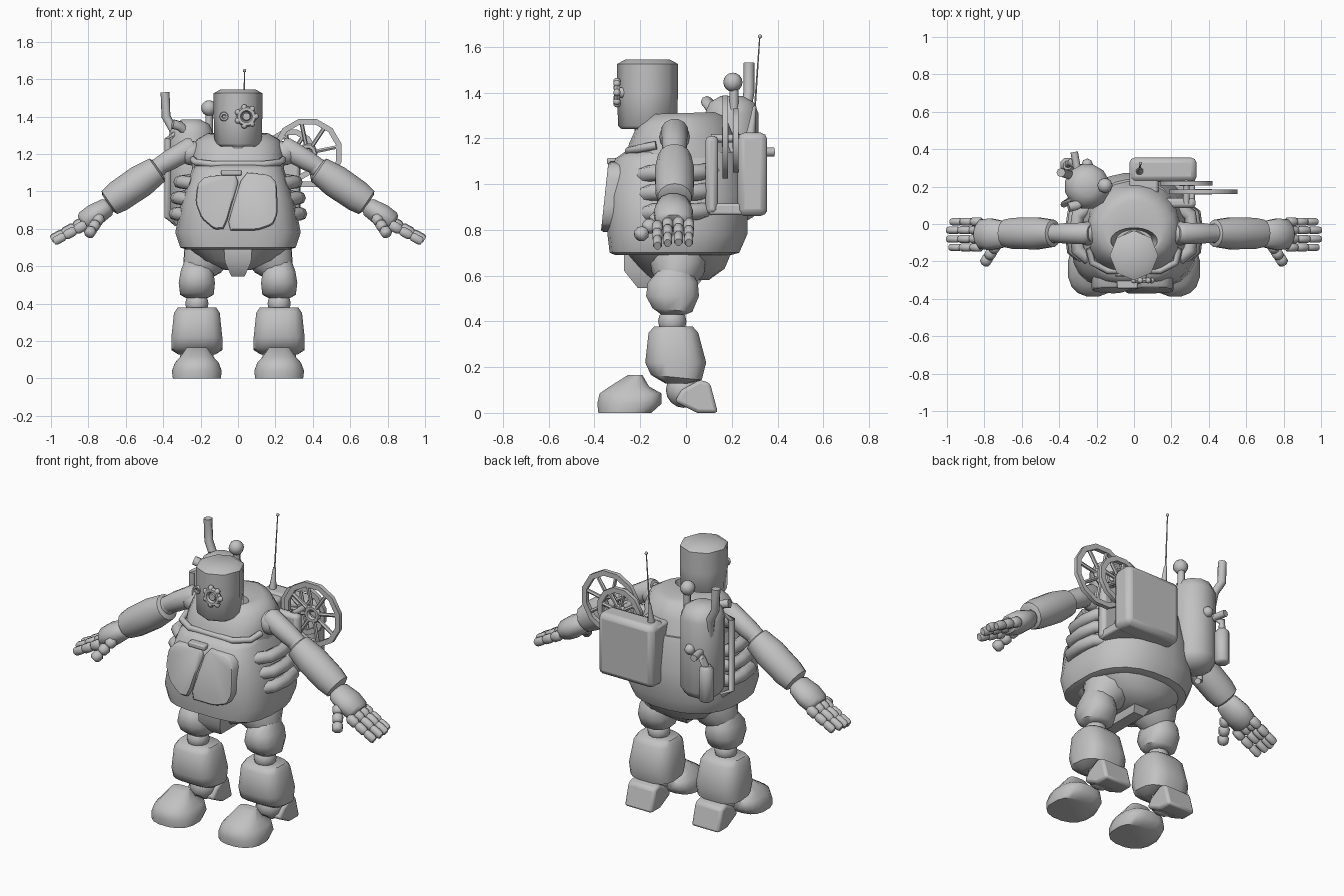
import bpy, bmesh, math
from mathutils import Vector

if "Cube" in bpy.data.objects:
    bpy.data.objects.remove(bpy.data.objects["Cube"])

V = Vector
grey = bpy.data.materials.new("grey_metal")
grey.diffuse_color = (0.54, 0.54, 0.54, 1)
grey.use_nodes = True
grey.node_tree.nodes["Principled BSDF"].inputs["Base Color"].default_value = grey.diffuse_color


def finish(name, bm, bevel=0):
    bmesh.ops.recalc_face_normals(bm, faces=bm.faces[:])
    me = bpy.data.meshes.new(name)
    bm.to_mesh(me)
    bm.free()
    me.materials.append(grey)
    ob = bpy.data.objects.new(name, me)
    bpy.context.collection.objects.link(ob)
    if bevel:
        m = ob.modifiers.new("bevel", 'BEVEL')
        m.width, m.segments = bevel, 2
    return ob


def loft(name, rings, closed=False, bevel=0):
    """Skin a list of equal-length point rings."""
    bm = bmesh.new()
    vs = [[bm.verts.new(p) for p in r] for r in rings]
    n = len(vs[0])
    pairs = list(zip(vs, vs[1:])) + ([(vs[-1], vs[0])] if closed else [])
    for a, b in pairs:
        for i in range(n):
            bm.faces.new((a[i], a[(i + 1) % n], b[(i + 1) % n], b[i]))
    if not closed:
        bm.faces.new(vs[0])
        bm.faces.new(vs[-1])
    return finish(name, bm, bevel)


def limb(name, p0, p1, prof, n=12, flat=1.0):
    """Turned part from p0 to p1; prof = (position, radius), flat scales the vertical axis."""
    p0, p1 = V(p0), V(p1)
    d = (p1 - p0).normalized()
    u = V((0, 1, 0)) if abs(d.y) < 0.8 else V((1, 0, 0))
    u = (u - d * u.dot(d)).normalized()
    w = d.cross(u) * flat
    ang = [2 * math.pi * (i + .5) / n for i in range(n)]
    return loft(name, [[p0.lerp(p1, t) + (u * math.cos(a) + w * math.sin(a)) * r for a in ang]
                       for t, r in prof])


def tube(name, pts, r, n=8):
    """Pipe through a list of points."""
    pts = [V(p) for p in pts]
    rings = []
    for i, p in enumerate(pts):
        d = (pts[min(i + 1, len(pts) - 1)] - pts[max(i - 1, 0)]).normalized()
        ref = V((0, 0, 1)) if abs(d.z) < 0.7 else V((0, 1, 0))
        u = d.cross(ref).normalized()
        w = d.cross(u)
        rings.append([p + (u * math.cos(2 * math.pi * k / n) + w * math.sin(2 * math.pi * k / n)) * r
                      for k in range(n)])
    return loft(name, rings)


def oval(cx, z, hw, yf, yb, n=24, ef=3.4, eb=2.3, tilt=0):
    """Horizontal rounded ring, squarer at the front; tilt raises it towards the back."""
    cy, hd, out = (yf + yb) / 2, (yb - yf) / 2, []
    for i in range(n):
        a = 2 * math.pi * (i + .5) / n
        c, s = math.cos(a), math.sin(a)
        e = 2 / (ef if s < 0 else eb)
        y = cy + hd * math.copysign(abs(s) ** e, s)
        out.append((cx + hw * math.copysign(abs(c) ** e, c), y, z + tilt * (y - cy)))
    return out


def ball(name, c, r, n=12):
    bm = bmesh.new()
    bmesh.ops.create_uvsphere(bm, u_segments=n, v_segments=8, radius=r)
    bmesh.ops.translate(bm, verts=bm.verts[:], vec=c)
    return finish(name, bm)


def box(name, lo, hi, bevel=0.02):
    (x0, y0, z0), (x1, y1, z1) = lo, hi
    return loft(name, [[(x0, y0, z), (x1, y0, z), (x1, y1, z), (x0, y1, z)] for z in (z0, z1)], bevel=bevel)


def torus(name, c, R, r, n=16, m=6):
    """Ring facing the front."""
    rings = []
    for i in range(n):
        a = 2 * math.pi * i / n
        rings.append([(c[0] + (R + r * math.cos(b)) * math.cos(a), c[1] + r * math.sin(b),
                       c[2] + (R + r * math.cos(b)) * math.sin(a))
                      for b in [2 * math.pi * k / m for k in range(m)]])
    return loft(name, rings, closed=True)


# Torso shell, widest low down
loft("torso", [
    oval(0, .69, .28, -.31, .20), oval(0, .70, .31, -.335, .235), oval(0, .78, .337, -.345, .27),
    oval(0, .95, .305, -.345, .275), oval(0, 1.11, .25, -.312, .25), oval(0, 1.14, .235, -.27, .24)])
# Hood: closed dome behind the head, narrowing backwards and scooped out under the head
loft("collar", [
    oval(0, 1.10, .248, -.27, .24, ef=2.8), oval(0, 1.20, .248, -.25, .205, ef=2.6, eb=1.9, tilt=.10),
    oval(0, 1.275, .225, -.215, .175, ef=2.4, eb=1.6, tilt=.10),
    oval(0, 1.31, .165, -.17, .125, ef=2.2, eb=1.6, tilt=.03),
    oval(0, 1.305, .125, -.16, -.02, ef=2, eb=2), oval(0, 1.18, .10, -.16, -.03, ef=2, eb=2)])
tube("collar_pipe", [(-.24, -.13, 1.17), (-.225, -.205, 1.155), (-.14, -.25, 1.145),
                     (.14, -.25, 1.145), (.225, -.205, 1.155), (.24, -.13, 1.17)], .018)

# Two-part chest hatch with rounded corners, leaning back with the shell
def rounded(pts):
    out = []
    for i, (x, z) in enumerate(pts):
        u, v = pts[(i + 1) % len(pts)]
        out += [(x + (u - x) * t, z + (v - z) * t) for t in (.15, .85)]
    return out


for name, pts in (("hatch_left", [(-.07, .80), (-.125, .795), (-.195, .855), (-.228, .94), (-.218, 1.035),
                                  (-.175, 1.08), (.014, 1.092)]),
                  ("hatch_right", [(-.065, .79), (.10, .79), (.185, .82), (.213, .88), (.207, 1.045),
                                   (.17, 1.088), (.028, 1.102)])):
    pts = rounded(pts)
    cx, cz = sum(p[0] for p in pts) / len(pts), sum(p[1] for p in pts) / len(pts)
    loft(name, [[(cx + (x - cx) * k, y + .10 * (z - .8), cz + (z - cz) * k) for x, z in pts]
                for y, k in ((-.29, 1), (-.36, 1), (-.37, .94))])
box("hatch_hinge", (-.09, -.345, 1.085), (.02, -.30, 1.115), .008)

# Head
def octagon(z, k=1, back=0):
    return [(.13 * k * math.cos(a), -.168 + .133 * k * math.sin(a), z + back * max(0, math.sin(a)))
            for a in [math.pi / 4 * i for i in range(8)]]
loft("head", [octagon(1.24, .85, .03), octagon(1.255, .97, .03), octagon(1.40), octagon(1.525), octagon(1.545, .72)])
limb("neck", (0, -.12, 1.15), (0, -.15, 1.28), [(0, .09), (1, .085)])
gx, gy, gz = .045, -.302, 1.40
torus("eye_ring", (gx, gy, gz), .04, .015)
limb("eye_lens", (gx, -.26, gz), (gx, -.31, gz), [(0, .026), (1, .02)])
for i in range(7):
    a = 2 * math.pi * i / 7
    ball("eye_knob", (gx + .05 * math.cos(a), gy, gz + .05 * math.sin(a)), .016, 8)
torus("small_eye", (-.075, -.275, 1.40), .017, .009, 10)

# Pelvis
loft("pelvis", [oval(0, .58, .07, -.15, .10), oval(0, .63, .20, -.20, .17), oval(0, .70, .27, -.26, .20)])
loft("crotch_plate", [[(-w, y0, z), (w, y0, z), (w, y1, z), (-w, y1, z)]
                      for z, w, y0, y1 in ((.545, .035, -.21, .04), (.62, .07, -.27, .10), (.70, .075, -.27, .14))])

for s in (1, -1):
    # Legs
    x = .22 * s
    limb("hip", (.15 * s, -.03, .69), (.225 * s, -.05, .57), [(0, .13), (.5, .12), (1, .08)])
    loft("thigh", [oval(x, z, hw, yf, yb, 12, 2.4, 2.4, t) for z, hw, yf, yb, t in
                   ((.43, .06, -.11, .0, 0), (.45, .092, -.15, .03, -.1), (.51, .1, -.178, .06, 0),
                    (.57, .09, -.17, .055, 0), (.625, .07, -.12, .02, 0))])
    ball("knee", (x, -.06, .40), .062)
    loft("shin", [oval(x, z, hw, yf, yb, 16, 3, 3, t) for z, hw, yf, yb, t in
                  ((.128, .10, -.09, .01, 0), (.155, .138, -.155, .07, -.1), (.22, .138, -.18, .09, 0),
                   (.35, .124, -.165, .055, 0), (.378, .105, -.14, .03, 0))])
    ball("ankle", (x, -.01, .10), .078, 10)
    loft("foot", [oval(x, z, hw, yf, yb, 16, 2.3, 3) for z, hw, yf, yb in
                  ((0, .13, -.385, -.15), (.04, .135, -.39, -.105), (.085, .118, -.38, -.105),
                   (.115, .09, -.335, -.16), (.165, .055, -.255, -.19))])
    loft("heel", [[(x + sx, y, z) for y, z in
                   ((-.05, .05), (.05, 0), (.14, 0), (.105, .13), (.06, .145), (-.02, .10))]
                  for sx in (-.09, .09)], bevel=.015)

    # Arms
    ball("shoulder", (.25 * s, -.05, 1.205), .066)
    limb("upper_arm", (.23 * s, -.05, 1.245), (.43 * s, -.05, 1.13), [(0, .045), (.1, .06), (.7, .056), (1, .048)])
    ball("elbow", (.43 * s, -.05, 1.125), .052)
    limb("forearm", (.425 * s, -.05, 1.12), (.695 * s, -.05, .935),
         [(0, .055), (.03, .074), (.35, .088), (.8, .085), (.97, .075), (1, .055)], 14)
    limb("palm", (.685 * s, -.055, .925), (.835 * s, -.055, .83),
         [(0, .05), (.1, .073), (.55, .088), (.9, .08), (1, .06)], 12, .72)
    for i, y in enumerate((-.125, -.08, -.033, .012)):
        reach = (.93, 1, 1, .9)[i]
        a = V((.813 * s, y, .845 - (.022, .004, 0, .012)[i]))
        step = V((.061 * s, 0, -.033)) * reach
        for k in range(3):
            limb("finger_joint", a + step * k, a + step * (k + 1.02),
                 [(0, .017), (.2, .025 - .002 * k), (.8, .025 - .002 * k), (1, .016)], 8, 1.2)
    a, step = V((.735 * s, -.11, .865)), V((.022 * s, -.034, -.033))
    for k in range(3):
        limb("thumb_joint", a + step * k, a + step * (k + 1.02), [(0, .02), (.25, .032), (.8, .03), (1, .018)], 8)

    # Side hoses wrapping the ribs
    for z, ox in ((.88, .325), (.965, .317), (1.05, .30)):
        tube("side_hose", [((ox - .06) * s, -.185, z - .01), (ox * s, -.14, z), ((ox + .01) * s, -.04, z),
                           (ox * s, .05, z), ((ox - .1) * s, .12, z + .01)], .036)

# Radio pack: solid inner side, two slabs with the reels between them
box("pack_back", (-.025, .225, .86), (.335, .355, 1.225), .03)
box("pack_front", (-.02, .085, .87), (.33, .14, 1.21), .02)
box("pack_base", (-.02, .10, .865), (.325, .30, .915), .01)
box("pack_inner_wall", (-.025, .10, .87), (.13, .30, 1.215), .015)
limb("antenna_base", (.03, .28, 1.20), (.03, .30, 1.34), [(0, .024), (.5, .015), (1, .008)], 8)
limb("antenna", (.03, .30, 1.32), (.035, .322, 1.64), [(0, .005), (1, .003)], 6)
ball("antenna_tip", (.035, .323, 1.645), .009, 8)


def reel(cx, y, cz, R):
    """Flat-rimmed wheel with spokes."""
    w, h, rings = .03, .012, []
    for i in range(12):
        a = math.pi * (i + .5) / 6
        rings.append([(cx + r * math.cos(a), y + d, cz + r * math.sin(a))
                      for r, d in ((R, -h), (R, h), (R - w, h), (R - w, -h))])
    loft("reel_rim", rings, closed=True)
    torus("reel_hub", (cx, y, cz), R * .2, .016, 10)
    for i in range(8):
        a = math.pi / 4 * i + .2
        c, s = math.cos(a), math.sin(a)
        tube("reel_spoke", [(cx + R * k * c, y, cz + R * k * s) for k in (.18, .9)], .011, 6)


reel(.372, .172, 1.205, .188)
reel(.28, .218, 1.19, .145)
tube("reel_axle", [(.28, .11, 1.2), (.28, .25, 1.2)], .018)

# Engine tank with its stack, valve and canister
limb("tank", (-.25, .20, .83), (-.25, .20, 1.385), [(0, .05), (.05, .10), (.12, .122), (.86, .122), (.95, .10), (1, .05)], 12)
tube("exhaust_stack", [(-.33, .25, 1.22), (-.345, .262, 1.33), (-.385, .275, 1.40), (-.39, .275, 1.53)], .024)
tube("valve_stem", [(-.155, .21, 1.05), (-.155, .21, 1.42)], .02)
ball("valve_ball", (-.155, .205, 1.445), .042, 8)
limb("canister", (-.355, .315, .87), (-.355, .315, 1.08), [(0, .03), (.05, .042), (.9, .042), (1, .025)], 8)
tube("canister_pipe", [(-.355, .315, 1.06), (-.34, .33, 1.12), (-.28, .30, 1.14)], .02)
tube("tank_nozzle", [(-.30, .28, 1.14), (-.32, .385, 1.14)], .02)
ball("tank_knob", (-.25, .32, 1.15), .03, 8)
tube("tank_side_pipe", [(-.33, .14, .83), (-.375, .105, .86), (-.375, .105, 1.28), (-.31, .15, 1.33)], .018)
tube("tank_horn", [(-.27, .13, 1.30), (-.31, .10, 1.35), (-.35, .09, 1.36)], .026)

# Smooth shading with hard edges kept
for ob in bpy.context.collection.objects:
    ob.select_set(True)
    bpy.context.view_layer.objects.active = ob
bpy.ops.object.shade_smooth_by_angle(angle=math.radians(50))
